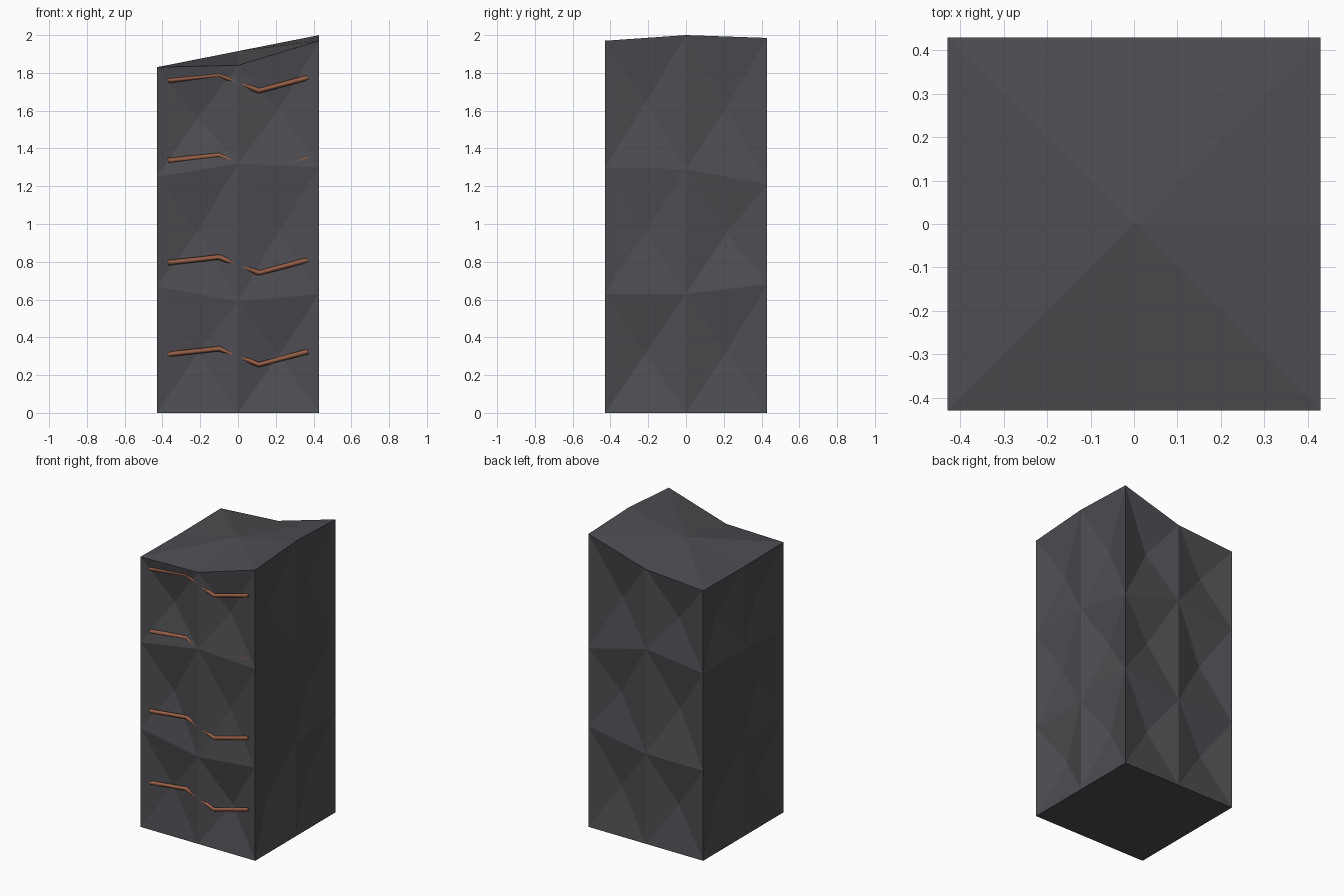
import bpy, bmesh
from mathutils import Vector

if "Cube" in bpy.data.objects:
    bpy.data.objects.remove(bpy.data.objects["Cube"])

H = 0.43


def material(name, rgb):
    m = bpy.data.materials.new(name)
    m.diffuse_color = (*rgb, 1)
    m.use_nodes = True
    m.node_tree.nodes["Principled BSDF"].inputs["Base Color"].default_value = m.diffuse_color
    return m


# Eight upright columns around the square, counter-clockwise from front left:
# (x sign, y sign), ring heights
columns = [
    ((-1, -1), (0, .67, 1.25, 1.83)),
    ((0, -1), (0, .59, 1.32, 1.84)),
    ((1, -1), (0, .63, 1.30, 1.97)),
    ((1, 0), (0, .63, 1.29, 2.0)),
    ((1, 1), (0, .68, 1.21, 1.985)),
    ((0, 1), (0, .61, 1.32, 1.86)),
    ((-1, 1), (0, .61, 1.27, 1.83)),
    ((-1, 0), (0, .64, 1.27, 1.825)),
]
# How far each panel centre is chiselled inward, bottom to top
dents = [(.045, .06, .06), (.065, .045, .05), (.07, .035, .05), (.06, .055, .05),
         (.05, .05, .06), (.05, .06, .05), (.055, .045, .06), (.05, .045, .055)]

# Faceted stone pillar
bm = bmesh.new()
grid = [[bm.verts.new((sx * H, sy * H, z)) for z in zs] for (sx, sy), zs in columns]
for i in range(8):
    a, b = grid[i], grid[(i + 1) % 8]
    along = (b[0].co - a[0].co).normalized()
    inward = Vector((-along.y, along.x, 0))
    for r in range(3):
        quad = [a[r], b[r], b[r + 1], a[r + 1]]
        mid = sum((v.co for v in quad), Vector()) / 4
        c = bm.verts.new(mid + inward * dents[i][r])
        for k in range(4):
            bm.faces.new((quad[k], quad[(k + 1) % 4], c))
# Sloping top fan and flat underside
peak = bm.verts.new((0, 0, 1.915))
for i in range(8):
    bm.faces.new((grid[i][3], grid[(i + 1) % 8][3], peak))
bm.faces.new([g[0] for g in reversed(grid)])
mesh = bpy.data.meshes.new("stone_pillar")
bm.to_mesh(mesh)
bm.free()
mesh.materials.append(material("dark_stone", (.075, .075, .085)))
pillar = bpy.data.objects.new("stone_pillar", mesh)
bpy.context.collection.objects.link(pillar)

# Copper veins: thin zigzag bars half sunk into the front
copper = material("copper", (.30, .11, .06))
for n, z in enumerate((.31, .795, 1.335, 1.76)):
    curve = bpy.data.curves.new(f"copper_vein_{n + 1}", 'CURVE')
    curve.dimensions = '3D'
    curve.bevel_depth = .014
    curve.bevel_resolution = 0
    curve.use_fill_caps = True
    path = [(-.37, 0), (-.10, .03), (.11, -.055), (.37, .015)]
    spline = curve.splines.new('POLY')
    spline.points.add(len(path) - 1)
    for p, (x, dz) in zip(spline.points, path):
        p.co = (x, -.412, z + dz, 1)
    curve.materials.append(copper)
    vein = bpy.data.objects.new(f"copper_vein_{n + 1}", curve)
    bpy.context.collection.objects.link(vein)
